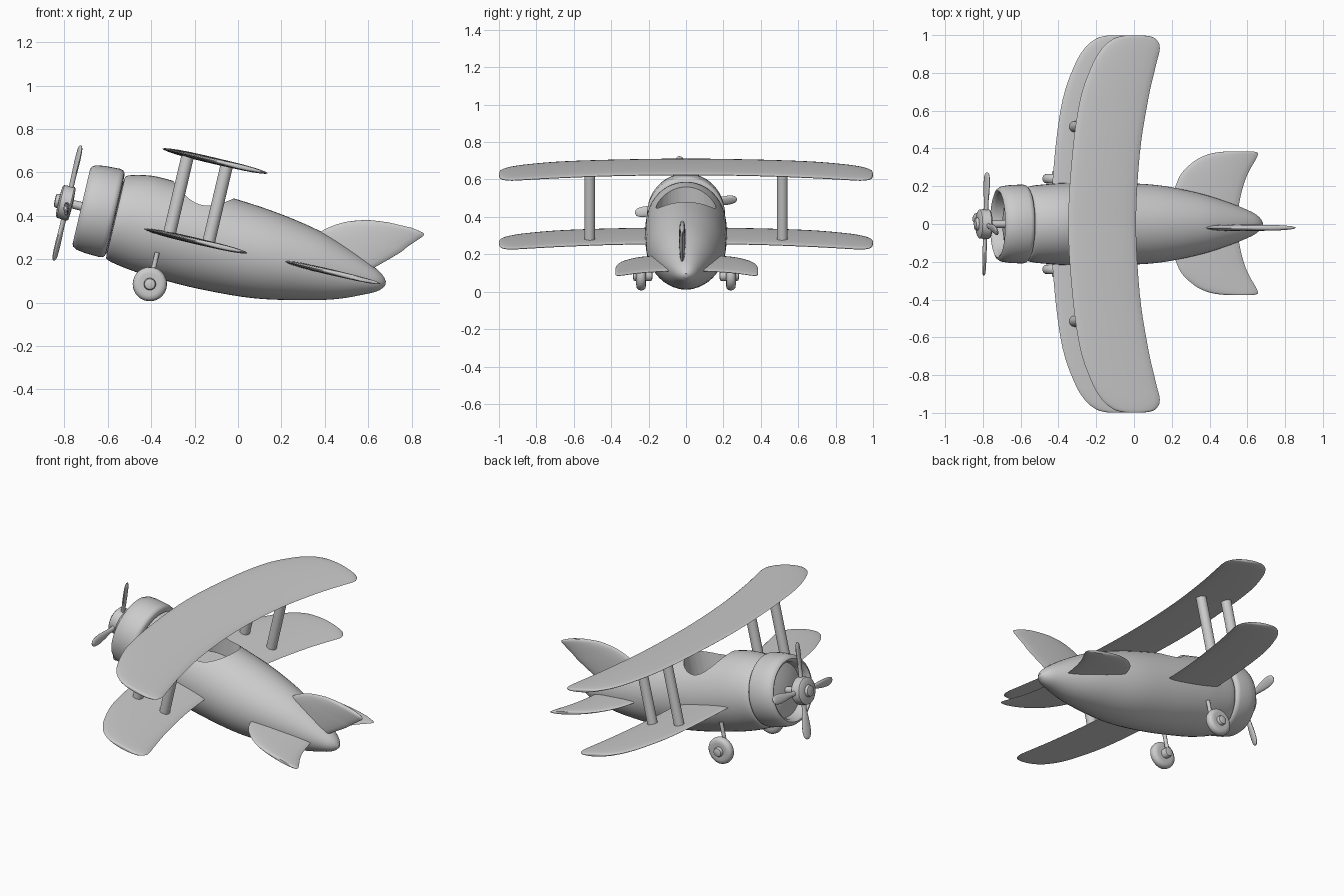
import bpy, bmesh
from math import sin, cos, pi, radians
from mathutils import Matrix, Vector

if "Cube" in bpy.data.objects:
    bpy.data.objects.remove(bpy.data.objects["Cube"])

TILT = Matrix.Rotation(radians(13.2), 4, 'Y')   # nose-up parking attitude
AXIS = 0.267                                    # height of the engine axis before tilting


def smooth(pts, n=5):
    """Catmull-Rom resampling of a list of tuples."""
    out = []
    for i in range(len(pts) - 1):
        p = [Vector(pts[max(0, min(len(pts) - 1, i + k))]) for k in (-1, 0, 1, 2)]
        for s in range(n):
            t = s / n
            out.append(p[1] + 0.5 * t * ((p[2] - p[0]) + t * ((2*p[0] - 5*p[1] + 4*p[2] - p[3])
                       + t * (3*p[1] - p[0] - 3*p[2] + p[3]))))
    out.append(Vector(pts[-1]))
    return out


def loft(name, rings, xf=Matrix(), sharp=40):
    """Skin a list of equal-length rings and cap both ends."""
    bm = bmesh.new()
    rows = [[bm.verts.new(xf @ Vector(c)) for c in r] for r in rings]
    n = len(rows[0])
    for a, b in zip(rows, rows[1:]):
        for i in range(n):
            bm.faces.new((a[i], a[(i+1) % n], b[(i+1) % n], b[i]))
    bm.faces.new(rows[0])
    bm.faces.new(rows[-1])
    bmesh.ops.recalc_face_normals(bm, faces=bm.faces)
    me = bpy.data.meshes.new(name)
    bm.to_mesh(me)
    bm.free()
    ob = bpy.data.objects.new(name, me)
    bpy.context.collection.objects.link(ob)
    shade(ob, sharp)
    return ob


def shade(ob, angle=40):
    bpy.ops.object.select_all(action='DESELECT')
    ob.select_set(True)
    bpy.context.view_layer.objects.active = ob
    bpy.ops.object.shade_smooth_by_angle(angle=radians(angle))


def lathe(name, profile, xf=Matrix(), n=40):
    """Turn (x, radius) points around the x axis."""
    return loft(name, [[(x, r*cos(2*pi*i/n), r*sin(2*pi*i/n)) for i in range(n)]
                       for x, r in profile], xf)


def foil(name, stations, thick, xf=Matrix(), n=20):
    """Thin surface: stations are (span, leading x, trailing x)."""
    chord = max(b - a for _, a, b in stations)
    rings = []
    for y, a, b in stations:
        t = thick * max(0.12, (b - a) / chord) ** 0.5
        rings.append([((a+b)/2 + (b-a)/2*cos(2*pi*i/n), y, t/2*sin(2*pi*i/n)) for i in range(n)])
    return loft(name, rings, xf, 60)


def at(x, y, z):
    return Matrix.Translation((x, y, z))


# Fuselage: (x, top, bottom, half width)
body = smooth([(-.642, .40, .10, .15), (-.640, .43, .072, .18), (-.625, .455, .052, .2),
               (-.52, .478, .033, .212), (-.4, .477, .024, .218), (-.19, .467, .02, .218),
               (.06, .447, .035, .207), (.28, .41, .077, .167), (.44, .36, .12, .12),
               (.57, .305, .175, .07), (.62, .275, .203, .04), (.642, .25, .23, .012)])
fuselage = loft("fuselage", [[(x, w*cos(2*pi*i/48), (t+b)/2 + (t-b)/2*sin(2*pi*i/48))
                              for i in range(48)] for x, t, b, w in body])

# Cockpit opening
bpy.ops.mesh.primitive_cylinder_add(vertices=48, radius=1, depth=.4, location=(-.273, 0, .49))
cutter = bpy.context.object
cutter.scale = (.145, .16, 1)
cutter.hide_render = True
mod = fuselage.modifiers.new("cockpit", 'BOOLEAN')
mod.operation = 'DIFFERENCE'
mod.object = cutter
bpy.context.view_layer.objects.active = fuselage
bpy.ops.object.modifier_apply(modifier=mod.name)
bpy.data.objects.remove(cutter)
shade(fuselage, 35)

# Engine cowl with recessed front, and the shaft
lathe("engine_cowl", [(-.765, .01), (-.76, .08), (-.745, .135), (-.74, .155), (-.785, .16),
                      (-.798, .166), (-.804, .177), (-.798, .19), (-.78, .2), (-.74, .206),
                      (-.67, .209), (-.655, .206), (-.646, .196), (-.643, .18), (-.64, .1)],
      at(0, 0, AXIS), 48)
lathe("propeller_shaft", [(-.86, .02), (-.74, .02)], at(0, 0, AXIS), 20)

# Propeller hub and four blades
lathe("propeller_hub", [(-.93, .018), (-.927, .03), (-.912, .034), (-.91, .066), (-.903, .077),
                        (-.855, .08), (-.848, .074), (-.845, .03)], at(0, 0, AXIS), 32)
blade = smooth([(.05, .014, .012), (.11, .015, .011), (.17, .024, .011), (.225, .028, .01),
                (.262, .021, .008), (.275, .006, .003)], 4)
for k in range(4):
    xf = (at(-.87, 0, AXIS) @ Matrix.Rotation(radians(8 + 90*k), 4, 'X')
          @ Matrix.Rotation(radians(18), 4, 'Y'))
    loft(f"propeller_blade_{k+1}", [[(t*cos(2*pi*i/16), y, w*sin(2*pi*i/16)) for i in range(16)]
                                    for y, w, t in blade], xf)

# Upper and lower wings, swept outline mirrored about the centre
half = [(0, -.501, -.132), (.37, -.479, -.112), (.66, -.436, -.066), (.84, -.372, -.024),
        (.93, -.317, -.003), (.975, -.265, -.02), (.993, -.22, -.055), (.999, -.175, -.11)]
wing = smooth([(-y, a, b) for y, a, b in half[:0:-1]] + half)
foil("upper_wing", wing, .03, at(0, 0, .611))
foil("lower_wing", wing, .03, at(-.006, 0, .232))

# Tailplane
half = [(0, .12, .505), (.1, .14, .516), (.2, .172, .54), (.27, .208, .568), (.33, .275, .603),
        (.36, .335, .618), (.374, .39, .615), (.381, .46, .59)]
foil("tailplane", smooth([(-y, a, b) for y, a, b in half[:0:-1]] + half), .028, at(0, .004, .234))

# Tail fin
fin = smooth([(.26, .25, .53), (.303, .262, .578), (.391, .29, .671), (.43, .325, .703),
              (.472, .392, .742), (.497, .46, .762), (.509, .51, .752), (.518, .59, .70)])
foil("tail_fin", fin, .034, at(0, -.02, 0) @ Matrix.Rotation(pi/2, 4, 'X'))

UP = Matrix.Rotation(-pi/2, 4, 'Y')     # turns the lathe axis to z
for side, s in (("left", -1), ("right", 1)):
    # Wing struts
    for pos, x in (("front", -.38), ("rear", -.195)):
        lathe(f"{pos}_{side}_wing_strut", [(.232, .029), (.609, .029)], at(x, s*.515, 0) @ UP, 24)

    # Landing gear: wheel, axle and leg
    side_on = at(-.415, 0, -.01) @ Matrix.Rotation(s*pi/2, 4, 'Z')
    lathe(f"{side}_wheel", [(.216, .02), (.214, .05), (.217, .066), (.226, .076), (.24, .079),
                            (.254, .076), (.263, .066), (.266, .05), (.262, .02)], side_on)
    lathe(f"{side}_axle", [(.18, .015), (.182, .024), (.19, .028), (.272, .028),
                           (.28, .024), (.284, .012)], side_on, 24)
    lathe(f"{side}_gear_leg", [(-.01, .011), (.14, .011)], at(-.415, s*.193, 0) @ UP, 16)

# Tip the whole aircraft into its nose-up pose
for ob in bpy.context.scene.objects:
    ob.data.transform(TILT)
